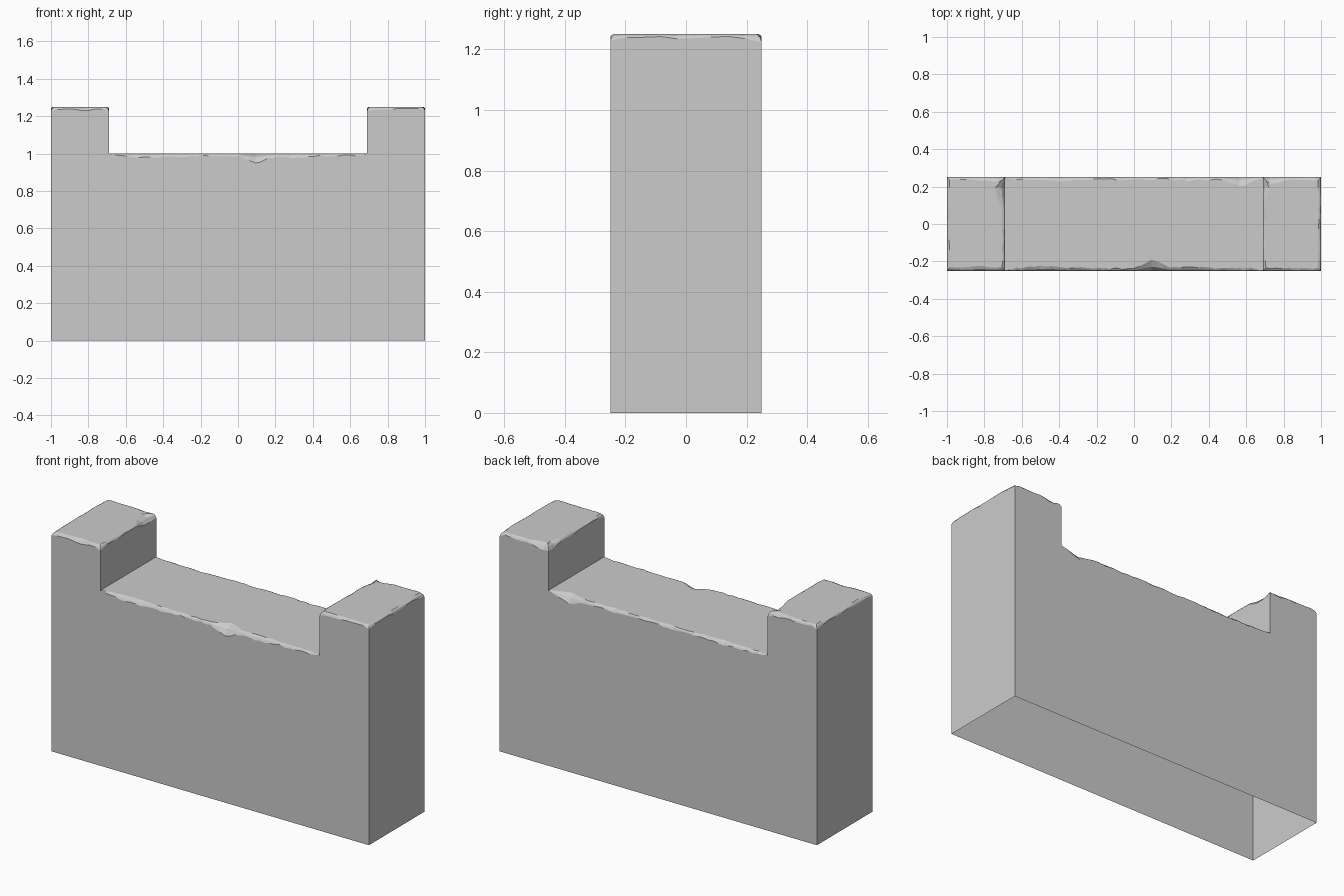
import bpy, bmesh, random
from math import exp

if "Cube" in bpy.data.objects:
    bpy.data.objects.remove(bpy.data.objects["Cube"])

random.seed(4)
HALF_X, HALF_Y = 1.0, 0.25
INNER = 0.69            # inner face of the raised ends
WALK_Z, TOP_Z = 1.0, 1.25


def bump(t, chips):
    """Extra wear at t from (centre, width, depth) chips."""
    return sum(d * exp(-((t - c) / w) ** 2) for c, w, d in chips)


def make_object(name, bm):
    bmesh.ops.remove_doubles(bm, verts=bm.verts, dist=0.0003)
    bmesh.ops.recalc_face_normals(bm, faces=bm.faces)
    # the underside is open, so make sure normals point outwards
    top = max(bm.faces, key=lambda f: f.calc_center_median().z)
    if top.normal.z < 0:
        bmesh.ops.reverse_faces(bm, faces=bm.faces)
    me = bpy.data.meshes.new(name)
    bm.to_mesh(me)
    bm.free()
    ob = bpy.data.objects.new(name, me)
    bpy.context.collection.objects.link(ob)


def walkway(front_chips, back_chips, n=44):
    """Low middle wall: worn cross-sections lofted along x."""
    bm = bmesh.new()
    rows = []
    for i in range(n + 1):
        x = -INNER + 2 * INNER * i / n
        fade = min(1, (INNER - abs(x)) / 0.06)
        sides = []
        for s, chips in ((-1, front_chips), (1, back_chips)):
            w = bump(x, chips)
            a = fade * (random.uniform(.006, .016) + w) + .001
            b = fade * (random.uniform(.006, .016) + w * .85) + .001
            y = s * HALF_Y
            sides.append([(x, y, 0), (x, y, WALK_Z - b),
                          (x, y - s * a * .35, WALK_Z - b * .4),
                          (x, y - s * a, WALK_Z)])
        pts = sides[0] + sides[1][::-1]
        rows.append([bm.verts.new(p) for p in pts])
    for r, q in zip(rows, rows[1:]):
        for k in range(len(r) - 1):
            bm.faces.new((r[k], q[k], q[k + 1], r[k + 1]))
    make_object("walkway_wall", bm)


def merlon(name, x0, x1, inner_side, side_chips, n=9):
    """Raised end block with worn top rim; the inner face stops at the walkway."""
    bm = bmesh.new()
    corners = [(x0, -HALF_Y), (x1, -HALF_Y), (x1, HALF_Y), (x0, HALF_Y)]
    rings = []
    for s in range(4):
        (ax, ay), (bx, by) = corners[s], corners[(s + 1) % 4]
        for i in range(n):
            t = i / n
            x, y = ax + (bx - ax) * t, ay + (by - ay) * t
            w = bump(t, side_chips.get(s, []))
            a = random.uniform(.010, .018) + w
            b = random.uniform(.007, .016) + w * .7 + (.012 if i == 0 else 0)

            def inset(d, z):
                return bm.verts.new((min(max(x, x0 + d), x1 - d),
                                     min(max(y, d - HALF_Y), HALF_Y - d), z))
            rings.append((s, x, y, inset(0, TOP_Z - b),
                          inset(a * .35, TOP_Z - b * .4), inset(a, TOP_Z)))
    for i, (s, x, y, low, mid, top) in enumerate(rings):
        _, nx, ny, low2, mid2, top2 = rings[(i + 1) % len(rings)]
        z = WALK_Z if s == inner_side else 0
        base, base2 = bm.verts.new((x, y, z)), bm.verts.new((nx, ny, z))
        bm.faces.new((base, base2, low2, low))
        bm.faces.new((low, low2, mid2, mid))
        bm.faces.new((mid, mid2, top2, top))
    bm.faces.new([r[5] for r in rings])
    make_object(name, bm)


# middle wall with chipped front and back edges
walkway([(.10, .06, .05), (-.5, .1, .012), (-.3, .06, .008), (.3, .08, .012)],
        [(.57, .07, .03), (.3, .05, .008), (-.4, .1, .006)])

# raised ends; sides are 0 front, 1 right, 2 back, 3 left
merlon("left_merlon", -HALF_X, -INNER, 1,
       {0: [(.6, .25, .01)], 1: [(.84, .09, .045)], 2: [(.2, .2, .008)]})
merlon("right_merlon", INNER, HALF_X, 3,
       {2: [(.85, .15, .022)], 3: [(.12, .1, .015)]})
